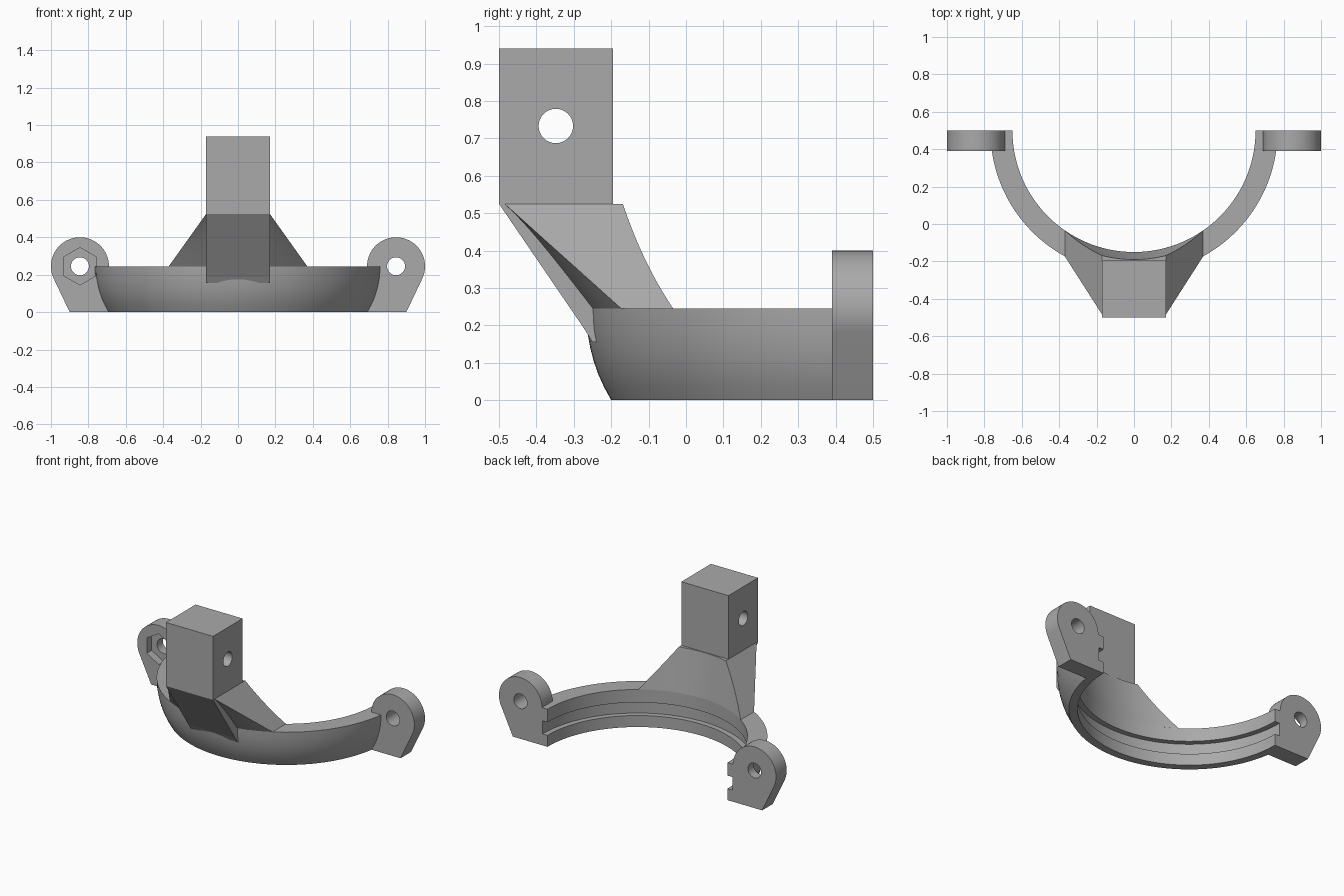
import bpy, bmesh
from math import sin, cos, pi, sqrt, radians
from mathutils import Matrix

if "Cube" in bpy.data.objects:
    bpy.data.objects.remove(bpy.data.objects["Cube"])

grey = bpy.data.materials.new("plain grey")
grey.use_nodes = True
COLOUR = (0.4, 0.4, 0.4, 1)
grey.diffuse_color = COLOUR
grey.node_tree.nodes["Principled BSDF"].inputs["Base Color"].default_value = COLOUR

RING_Y = 0.5         # ring centre, on the back plane
RING_TOP = 0.245
INNER, OUTER = 0.65, 0.768
HALF = 0.17          # half width of the block
SHELF = 0.525        # underside of the block


def finish(name, bm):
    """Turn a bmesh into a grey object with sharp edges kept."""
    bmesh.ops.remove_doubles(bm, verts=bm.verts, dist=1e-5)
    bmesh.ops.recalc_face_normals(bm, faces=bm.faces)
    mesh = bpy.data.meshes.new(name)
    bm.to_mesh(mesh)
    bm.free()
    mesh.materials.append(grey)
    obj = bpy.data.objects.new(name, mesh)
    bpy.context.collection.objects.link(obj)
    return obj


def smooth(obj):
    bpy.ops.object.select_all(action='DESELECT')
    obj.select_set(True)
    bpy.context.view_layer.objects.active = obj
    bpy.ops.object.shade_smooth_by_angle(angle=radians(30))


def extrude(name, points, offset):
    """Extrude a closed outline along an offset vector."""
    bm = bmesh.new()
    face = bm.faces.new([bm.verts.new(p) for p in points])
    moved = bmesh.ops.extrude_face_region(bm, geom=[face])["geom"]
    verts = [v for v in moved if isinstance(v, bmesh.types.BMVert)]
    bmesh.ops.translate(bm, verts=verts, vec=offset)
    return finish(name, bm)


def cut(target, centre, radius, depth, axis, sides=32):
    """Cut a straight prism-shaped hole through the target."""
    bm = bmesh.new()
    turn = Matrix.Rotation(pi / 2, 4, axis)
    bmesh.ops.create_cone(bm, cap_ends=True, segments=sides, radius1=radius,
                          radius2=radius, depth=depth,
                          matrix=Matrix.Translation(centre) @ turn)
    cutter = finish("hole_cutter", bm)
    cutter.hide_render = True
    mod = target.modifiers.new("hole", 'BOOLEAN')
    mod.operation, mod.solver, mod.object = 'DIFFERENCE', 'EXACT', cutter
    bpy.context.view_layer.objects.active = target
    bpy.ops.object.modifier_apply(modifier=mod.name)
    bpy.data.objects.remove(cutter)


# Half ring: curved outside, grooved inside
profile = [(INNER, 0), (0.70, 0), (0.719, 0.035), (0.735, 0.07), (0.747, 0.105),
           (0.756, 0.14), (0.765, 0.19), (OUTER, RING_TOP), (INNER, RING_TOP),
           (INNER, 0.16), (0.685, 0.16), (0.685, 0.075), (INNER, 0.075)]
bm = bmesh.new()
start = bm.faces.new([bm.verts.new((-r, RING_Y, z)) for r, z in profile])
bmesh.ops.spin(bm, geom=[start] + start.edges[:] + start.verts[:],
               cent=(0, RING_Y, 0), axis=(0, 0, 1), angle=pi, steps=72)
# Drop any copy of the cap left inside, then close the start of the ring
ends = [e for e in bm.edges if e.is_boundary]
if ends:
    bmesh.ops.holes_fill(bm, edges=ends, sides=0)
smooth(finish("half_ring", bm))

# Mounting ears with bolt holes
EAR_X, EAR_R = 0.845, 0.155
FRONT, BACK = 0.39, 0.5
for side, label in ((1, "left"), (-1, "right")):
    arc = [radians(-24 + 204 * i / 40) for i in range(41)]
    outline = [(EAR_X + EAR_R * cos(a), RING_TOP + EAR_R * sin(a)) for a in arc]
    outline += [(EAR_X - EAR_R, 0), (0.90, 0)]
    ear = extrude(label + "_ear", [(side * x, FRONT, z) for x, z in outline],
                  (0, BACK - FRONT, 0))
    cut(ear, (side * EAR_X, 0.45, RING_TOP), 0.048, 0.4, 'X')
    if side < 0:
        # Hexagonal nut pocket in the front face
        bm = bmesh.new()
        cut(ear, (side * EAR_X, FRONT, RING_TOP), 0.1, 0.1, 'X', 6)
        bm.free()
    smooth(ear)

# Upright block with a cross hole
block = extrude("upright_block",
                [(-HALF, -0.5, SHELF), (-HALF, -0.195, SHELF),
                 (-HALF, -0.195, 0.94), (-HALF, -0.5, 0.94)], (2 * HALF, 0, 0))
cut(block, (0, -0.348, 0.733), 0.046, 1, 'Y')
smooth(block)


# Flared neck: from an arc on the ring up to the straight block
def on_ring(x, radius):
    return RING_Y - sqrt(radius * radius - x * x)


bm = bmesh.new()
COLS, ROWS = 24, 12
grid = []
for j in range(ROWS + 1):
    t = j / ROWS
    z = RING_TOP + t * (SHELF - RING_TOP)
    width = 0.37 + t * (HALF - 0.37)
    xs = [-1 + 2 * i / COLS for i in range(COLS + 1)]
    front = [(s * width, (1 - t) * on_ring(s * 0.37, OUTER) - t * 0.485, z) for s in xs]
    back = [(s * width, on_ring(s * width, INNER + 0.04 * t), z) for s in xs]
    grid.append([bm.verts.new(p) for p in front + back[::-1]])
for low, high in zip(grid, grid[1:]):
    for i in range(len(low)):
        k = (i + 1) % len(low)
        bm.faces.new((low[i], low[k], high[k], high[i]))
bm.faces.new(grid[0])
bm.faces.new(grid[-1])
smooth(finish("flared_neck", bm))

# Sloping rib under the block's front, running down into the ring
extrude("front_rib",
        [(-HALF, -0.5, SHELF), (-HALF, -0.27, 0.188), (-HALF, -0.25, 0.155),
         (-HALF, -0.225, 0.155), (-HALF, -0.225, SHELF)], (2 * HALF, 0, 0))
